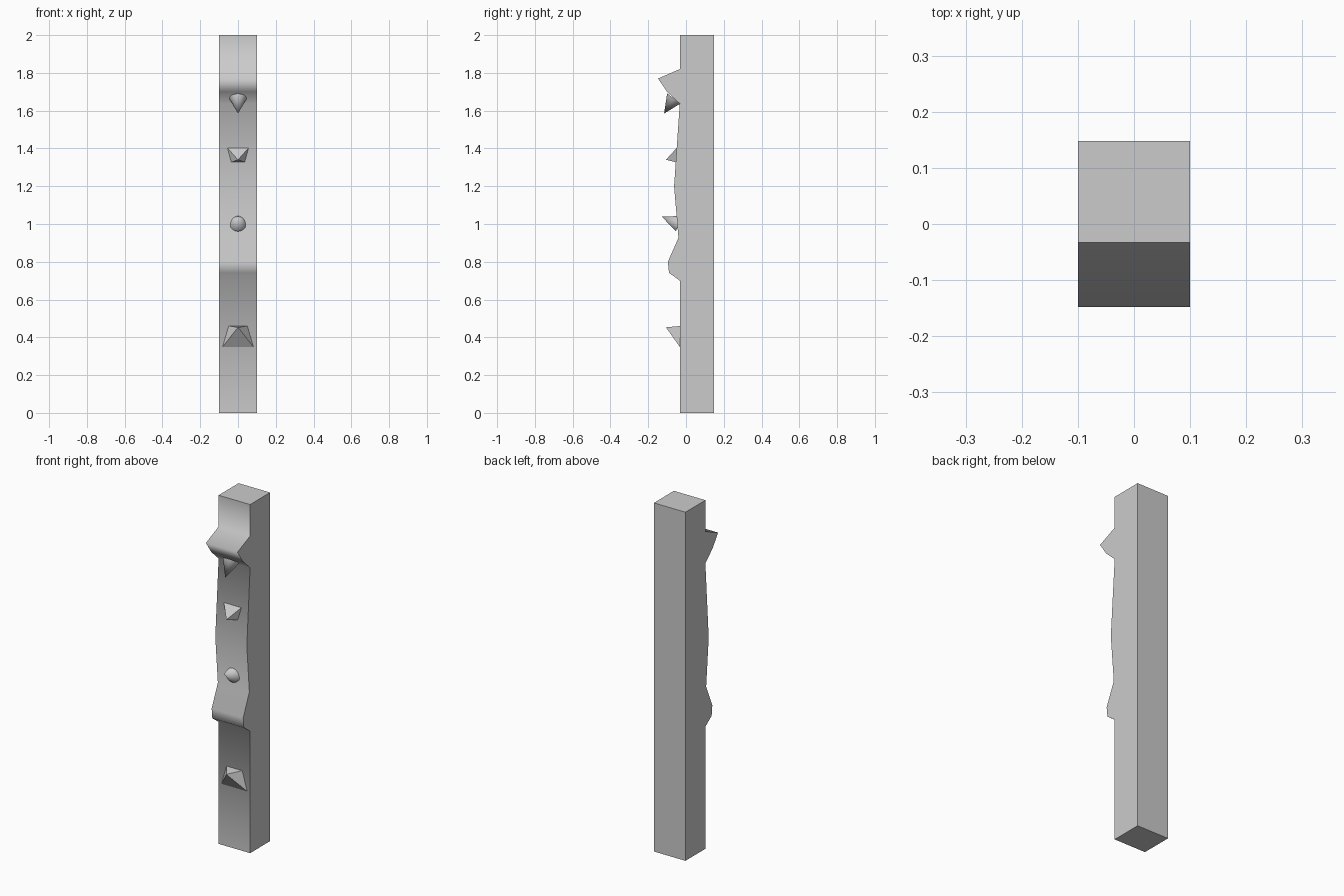
import bpy, bmesh
from mathutils import Vector

if "Cube" in bpy.data.objects:
    bpy.data.objects.remove(bpy.data.objects["Cube"])


def finish(name, bm):
    bmesh.ops.recalc_face_normals(bm, faces=bm.faces[:])
    mesh = bpy.data.meshes.new(name)
    bm.to_mesh(mesh)
    bm.free()
    obj = bpy.data.objects.new(name, mesh)
    bpy.context.collection.objects.link(obj)
    return obj


# Climbing post: side profile (y, z) extruded across x
def post():
    front = [(-.033, 2), (-.033, 1.82), (-.148, 1.77), (-.10, 1.70),
             (-.033, 1.637), (-.063, 1.2), (-.04, .927), (-.096, .80),
             (-.09, .742), (-.033, .70), (-.033, 0)]
    profile = front + [(.148, 0), (.148, 2)]
    bm = bmesh.new()
    left, right = [[bm.verts.new((x, y, z)) for y, z in profile] for x in (-.1, .1)]
    bm.faces.new(left)
    bm.faces.new(right)
    n = len(profile)
    for i in range(n):
        j = (i + 1) % n
        f = bm.faces.new((left[i], left[j], right[j], right[i]))
        f.smooth = i < len(front) - 1
    # Only the rippled front is smooth; its borders stay crisp
    for e in bm.edges:
        e.smooth = all(f.smooth for f in e.link_faces)
    finish("post", bm)


# Tilted round cone hold, from base centre to tip
def cone_hold(name, base, tip, radius):
    base, tip = Vector(base), Vector(tip)
    axis = tip - base
    bm = bmesh.new()
    bmesh.ops.create_cone(bm, cap_ends=True, segments=32, radius1=radius,
                          radius2=0, depth=axis.length)
    bmesh.ops.remove_doubles(bm, verts=bm.verts[:], dist=1e-5)
    bmesh.ops.translate(bm, verts=bm.verts[:], vec=(0, 0, axis.length / 2))
    for f in bm.faces:
        f.smooth = len(f.verts) == 3
    for e in bm.edges:
        e.smooth = all(f.smooth for f in e.link_faces)
    obj = finish(name, bm)
    obj.rotation_euler = axis.to_track_quat('Z', 'Y').to_euler()
    obj.location = base


# Four-sided pyramid hold: top and bottom base edges as (half width, y, z)
def pyramid_hold(name, top, bottom, tip):
    bm = bmesh.new()
    base = [bm.verts.new((s * w, y, z)) for s, (w, y, z) in
            ((-1, top), (1, top), (1, bottom), (-1, bottom))]
    apex = bm.verts.new(tip)
    bm.faces.new(base)
    for i in range(4):
        bm.faces.new((base[i], base[(i + 1) % 4], apex))
    finish(name, bm)


post()
cone_hold("upper_cone_hold", (0, -.0625, 1.665), (0, -.116, 1.585), .045)
cone_hold("middle_cone_hold", (0, -.037, 1.002), (0, -.128, 1.039), .044)
pyramid_hold("upper_pyramid_hold", (.058, -.047, 1.405), (.037, -.052, 1.327), (0, -.106, 1.34))
pyramid_hold("lower_pyramid_hold", (.05, -.032, .46), (.083, -.032, .348), (0, -.106, .453))
